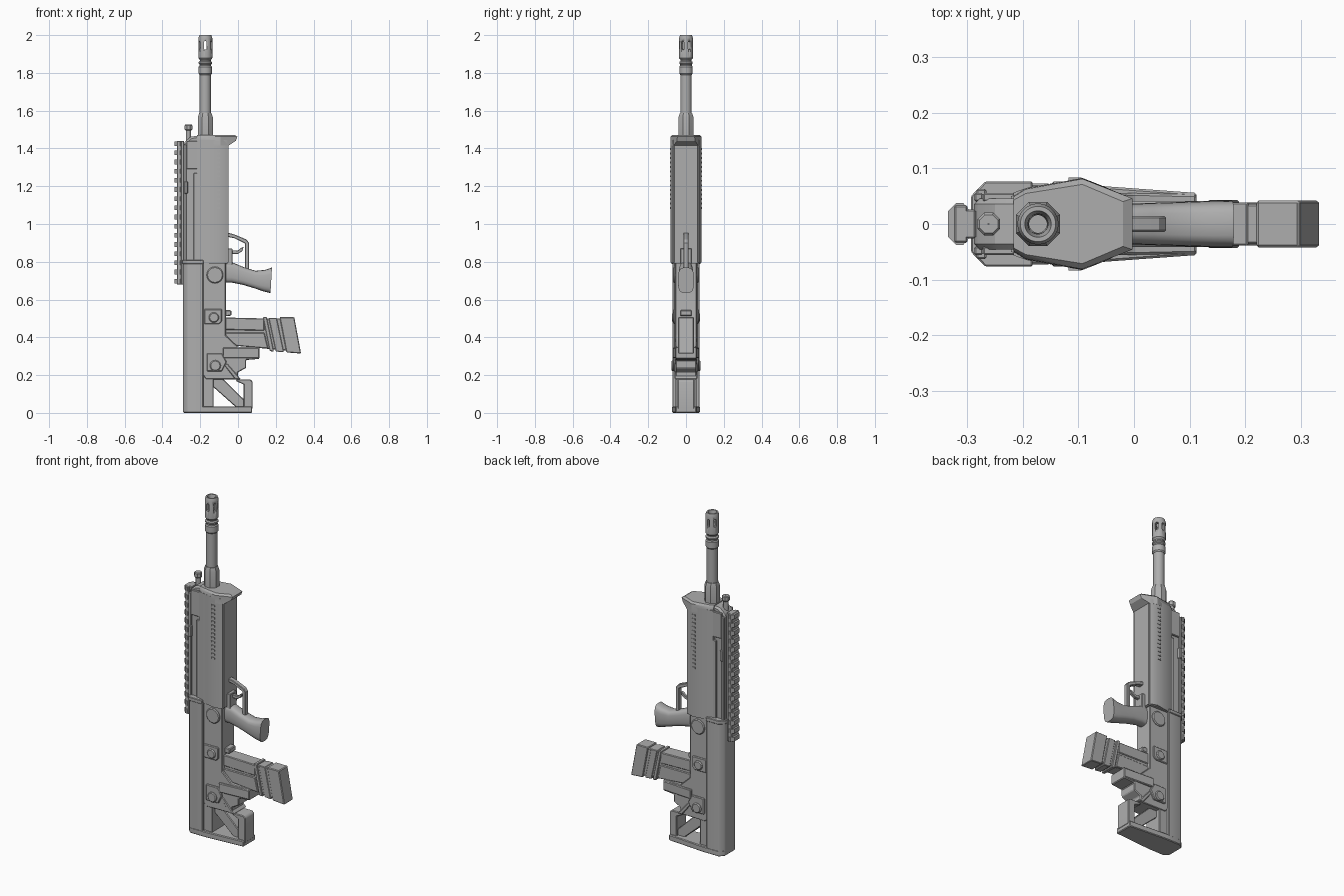
import bpy, bmesh, math
from mathutils import Matrix, Vector

if "Cube" in bpy.data.objects:
    bpy.data.objects.remove(bpy.data.objects["Cube"])

mat = bpy.data.materials.new("gunmetal grey")
mat.diffuse_color = (0.42, 0.42, 0.42, 1)
mat.use_nodes = True
mat.node_tree.nodes["Principled BSDF"].inputs["Base Color"].default_value = mat.diffuse_color


def finish(name, bm, bevel=0.0, segs=1, angle=30):
    """Bevel sharp edges, then make a smooth-by-angle object."""
    bmesh.ops.recalc_face_normals(bm, faces=bm.faces)
    if bevel:
        sharp = [e for e in bm.edges if e.is_manifold and e.calc_face_angle(0) > math.radians(40)]
        bmesh.ops.bevel(bm, geom=sharp, offset=bevel, segments=segs, affect='EDGES', clamp_overlap=True)
    me = bpy.data.meshes.new(name)
    bm.to_mesh(me)
    bm.free()
    me.materials.append(mat)
    ob = bpy.data.objects.new(name, me)
    bpy.context.collection.objects.link(ob)
    bpy.ops.object.select_all(action='DESELECT')
    ob.select_set(True)
    bpy.context.view_layer.objects.active = ob
    bpy.ops.object.shade_smooth_by_angle(angle=math.radians(angle))
    return ob


def bridge(bm, a, b):
    bm.faces.new(a)
    bm.faces.new(b[::-1])
    n = len(a)
    for i in range(n):
        bm.faces.new((a[i], b[i], b[(i + 1) % n], a[(i + 1) % n]))


def side_prism(name, pts, hy, hy_end=None, bevel=0.004, segs=1):
    """Side outline (x, z) given width in y; width can taper along x."""
    hy_end = hy if hy_end is None else hy_end
    x0, x1 = min(p[0] for p in pts), max(p[0] for p in pts)
    bm = bmesh.new()
    rings = []
    for s in (-1, 1):
        rings.append([bm.verts.new((x, s * (hy + (hy_end - hy) * (x - x0) / (x1 - x0)), z)) for x, z in pts])
    bridge(bm, *rings)
    return finish(name, bm, bevel, segs)


def upright(name, half, z0, z1, bevel=0.004, segs=1):
    """Half section (x, y > 0) mirrored across y and raised from z0 to z1."""
    pts = half + [(x, -y) for x, y in half[::-1]]
    bm = bmesh.new()
    bridge(bm, *[[bm.verts.new((x, y, z)) for x, y in pts] for z in (z0, z1)])
    return finish(name, bm, bevel, segs)


def box(name, x, y, z, bevel=0.003):
    bm = bmesh.new()
    m = Matrix.Translation(((x[0] + x[1]) / 2, (y[0] + y[1]) / 2, (z[0] + z[1]) / 2))
    m = m @ Matrix.Diagonal((x[1] - x[0], y[1] - y[0], z[1] - z[0], 1))
    bmesh.ops.create_cube(bm, size=1, matrix=m)
    return finish(name, bm, bevel)


def lathe(name, prof, cx, sides=24, angle=30):
    """Closed (radius, z) profile turned about a vertical axis at x = cx."""
    bm = bmesh.new()
    rings = []
    for i in range(sides):
        a = 2 * math.pi * (i + 0.5) / sides
        rings.append([bm.verts.new((cx + r * math.cos(a), r * math.sin(a), z)) for r, z in prof])
    n = len(prof)
    for i in range(sides):
        a, b = rings[i], rings[(i + 1) % sides]
        for j in range(n):
            k = (j + 1) % n
            bm.faces.new((a[j], b[j], b[k], a[k]))
    return finish(name, bm, 0, angle=angle)


def pin(name, x, z, r, hy, sides=24):
    """Cross pin running through the body along y."""
    bm = bmesh.new()
    m = Matrix.Translation((x, 0, z)) @ Matrix.Rotation(math.pi / 2, 4, 'X')
    bmesh.ops.create_cone(bm, cap_ends=True, segments=sides, radius1=r, radius2=r, depth=2 * hy, matrix=m)
    return finish(name, bm, 0.005)


BX = -0.173  # barrel axis

# Barrel, gas block and muzzle brake
lathe("barrel", [(0.018, 1.45), (0.030, 1.45), (0.030, 1.81), (0.018, 1.81)], BX)
lathe("gas_block", [(0.02, 1.45), (0.043, 1.45), (0.043, 1.565), (0.035, 1.588), (0.02, 1.588)], BX, 8)
brake = lathe("muzzle_brake", [
    (0.016, 1.79), (0.031, 1.79), (0.036, 1.797), (0.036, 1.832), (0.031, 1.838), (0.031, 1.845),
    (0.036, 1.85), (0.036, 1.857), (0.029, 1.863), (0.029, 1.868), (0.037, 1.878), (0.037, 1.985),
    (0.032, 2.0), (0.024, 2.0), (0.018, 1.975)], BX, 24)
for i in range(3):
    bm = bmesh.new()
    m = (Matrix.Translation((BX, 0, 1.945)) @ Matrix.Rotation(math.radians(30 + 60 * i), 4, 'Z')
         @ Matrix.Diagonal((0.12, 0.015, 0.045, 1)))
    bmesh.ops.create_cube(bm, size=1, matrix=m)
    cut = finish("vent_cutter", bm, 0.004)
    cut.hide_render = True
    cut.hide_viewport = True
    mod = brake.modifiers.new("vent", 'BOOLEAN')
    mod.object, mod.operation, mod.solver = cut, 'DIFFERENCE', 'EXACT'

# Gas regulator knob
lathe("regulator_stem", [(0.001, 1.44), (0.015, 1.44), (0.015, 1.5), (0.001, 1.5)], -0.262, 12)
lathe("regulator_knob", [(0.001, 1.495), (0.017, 1.495), (0.022, 1.501), (0.022, 1.522), (0.018, 1.527),
                         (0.001, 1.527)], -0.262, 8)

# Handguard with its front lip
upright("handguard", [(-0.222, 0.055), (-0.19, 0.066), (-0.095, 0.082), (-0.05, 0.066)], 0.79, 1.45, 0.005, 2)
bm = bmesh.new()
rings = []
for z, nose, s in ((1.415, -0.05, 1.0), (1.44, -0.012, 1.0), (1.462, -0.003, 0.98), (1.472, -0.02, 0.86)):
    half = [(-0.217, 0.05), (-0.195, 0.064), (-0.093, 0.083), (nose, 0.066 if z < 1.42 else 0.047)]
    pts = half + [(x, -y) for x, y in half[::-1]]
    rings.append([bm.verts.new((x, y * s, z)) for x, y in pts])
for a, b in zip(rings, rings[1:]):
    for i in range(8):
        bm.faces.new((a[i], b[i], b[(i + 1) % 8], a[(i + 1) % 8]))
bm.faces.new(rings[0])
bm.faces.new(rings[-1][::-1])
finish("handguard_lip", bm)
for s in (-1, 1):
    for i in range(14):
        z = 1.08 + i * 0.024
        y = sorted((s * 0.076, s * 0.0835))
        box("handguard_rib", (-0.118, -0.095), y, (z, z + 0.010), 0)

# Upper receiver, side covers and charging slot
side_prism("receiver", [(-0.288, 0.78), (-0.2, 0.78), (-0.2, 1.47), (-0.25, 1.462), (-0.288, 1.43)], 0.046, bevel=0.01)
for s in (-1, 1):
    y = sorted((s * 0.04, s * 0.056))
    box("receiver_side_rail", (-0.288, -0.272), y, (0.8, 1.42))
    box("receiver_front_cover", (-0.272, -0.2), y, (1.29, 1.44))
    box("receiver_rear_cover", (-0.235, -0.2), y, (0.8, 1.27))
    box("charging_handle", (-0.284, -0.266), sorted((s * 0.04, s * 0.063)), (1.16, 1.225))

# Top accessory rail
box("rail_base", (-0.31, -0.285), (-0.026, 0.026), (0.68, 1.44))
box("rail_core", (-0.324, -0.3), (-0.034, 0.034), (0.68, 1.44))
for i in range(16):
    z = 0.685 + i * 0.0485
    upright("rail_tooth", [(-0.335, 0.023), (-0.32, 0.038), (-0.308, 0.038), (-0.298, 0.026)], z, z + 0.025, 0)

# Stock shell and joint collar
stock = [(-0.29, 0.046), (-0.267, 0.072), (-0.183, 0.072)]
upright("stock_shell", stock, 0.012, 0.795)
upright("stock_collar", [(-0.294, 0.05), (-0.268, 0.077), (-0.183, 0.077)], 0.787, 0.81, 0.003)
upright("butt_plate", [(-0.29, 0.048), (-0.265, 0.073), (-0.16, 0.073), (0.075, 0.055)], 0.0, 0.034)

# Lower body with the magazine well
side_prism("lower_body", [
    (-0.2, 0.8), (-0.064, 0.8), (-0.064, 0.41), (0.0, 0.35), (0.113, 0.35), (0.113, 0.286), (0.043, 0.28),
    (0.043, 0.238), (0.0, 0.215), (0.0, 0.178), (-0.17, 0.178), (-0.2, 0.22)], 0.06, 0.053)
side_prism("well_flare", [(-0.08, 0.345), (0.0, 0.345), (0.113, 0.345), (0.113, 0.29), (-0.08, 0.29)], 0.07, 0.056)
side_prism("magazine_catch", [(-0.08, 0.545), (-0.035, 0.543), (-0.035, 0.515), (-0.08, 0.51)], 0.03)

# Open skeleton at the rear of the stock
box("skeleton_post", (-0.19, -0.13), (-0.056, 0.056), (0.02, 0.23))
side_prism("skeleton_strut", [(-0.14, 0.19), (-0.09, 0.19), (0.035, 0.068), (0.035, 0.025), (-0.005, 0.025),
                              (-0.14, 0.145)], 0.03)
side_prism("toe_post", [(-0.01, 0.178), (0.065, 0.178), (0.077, 0.166), (0.077, 0.02), (0.03, 0.02),
                        (0.03, 0.15), (-0.01, 0.168)], 0.045)
side_prism("skeleton_brace", [(-0.08, 0.26), (-0.055, 0.26), (0.015, 0.178), (-0.015, 0.178)], 0.06)

# Cross pins and their raised plates
side_prism("upper_pin_plate", [(-0.18, 0.55), (-0.085, 0.55), (-0.085, 0.485), (-0.1, 0.47), (-0.18, 0.47)], 0.066)
side_prism("lower_pin_plate", [(-0.165, 0.315), (-0.085, 0.315), (-0.06, 0.27), (-0.085, 0.22), (-0.165, 0.22)], 0.068)
pin("grip_pin", -0.122, 0.73, 0.044, 0.066)
pin("upper_pin", -0.128, 0.505, 0.027, 0.073)
pin("lower_pin", -0.12, 0.25, 0.029, 0.077)

# Pistol grip: rounded sections swept outward
bm = bmesh.new()
rings = []
for x, lo, hi, hy in ((-0.085, 0.69, 0.8, 0.034), (-0.03, 0.69, 0.795, 0.036), (0.03, 0.678, 0.77, 0.038),
                      (0.09, 0.66, 0.752, 0.04), (0.14, 0.643, 0.757, 0.042), (0.176, 0.634, 0.77, 0.042)):
    ring = []
    for i in range(20):
        a = 2 * math.pi * i / 20
        c, s = math.cos(a), math.sin(a)
        y = math.copysign(abs(c) ** 0.6, c) * hy
        t = math.copysign(abs(s) ** 0.6, s)
        ring.append(bm.verts.new((x + 0.004 * t, y, (lo + hi) / 2 + t * (hi - lo) / 2)))
    rings.append(ring)
for a, b in zip(rings, rings[1:]):
    for i in range(20):
        bm.faces.new((a[i], b[i], b[(i + 1) % 20], a[(i + 1) % 20]))
bm.faces.new(rings[0])
bm.faces.new(rings[-1][::-1])
finish("pistol_grip", bm)

# Trigger guard and trigger
side_prism("trigger_guard", [
    (-0.055, 0.955), (-0.02, 0.945), (0.045, 0.918), (0.058, 0.9), (0.058, 0.76), (0.038, 0.76), (0.038, 0.897),
    (-0.02, 0.925), (-0.055, 0.932)], 0.014, bevel=0.003)
side_prism("trigger", [(-0.055, 0.842), (0.0, 0.842), (0.022, 0.856), (0.03, 0.878), (0.02, 0.876),
                       (0.0, 0.86), (-0.055, 0.862)], 0.009, bevel=0.002)
box("trigger_base", (-0.06, -0.03), (-0.03, 0.03), (0.78, 0.87))

# Magazine: slanted body, ribs and floor block
side_prism("magazine", [(-0.1, 0.5), (0.27, 0.5), (0.3, 0.325), (0.1, 0.345), (-0.1, 0.38)], 0.036)
side_prism("magazine_spine", [(-0.07, 0.505), (0.14, 0.5), (0.14, 0.435), (-0.07, 0.44)], 0.041)
side_prism("magazine_side", [(-0.07, 0.425), (0.14, 0.425), (0.16, 0.34), (-0.07, 0.36)], 0.041)
side_prism("magazine_rib", [(0.132, 0.507), (0.152, 0.507), (0.19, 0.325), (0.168, 0.327)], 0.043, bevel=0.003)
side_prism("magazine_rib", [(0.162, 0.503), (0.205, 0.503), (0.243, 0.321), (0.2, 0.325)], 0.039, bevel=0.003)
side_prism("magazine_floor", [(0.22, 0.507), (0.298, 0.507), (0.334, 0.314), (0.256, 0.32)], 0.042)
